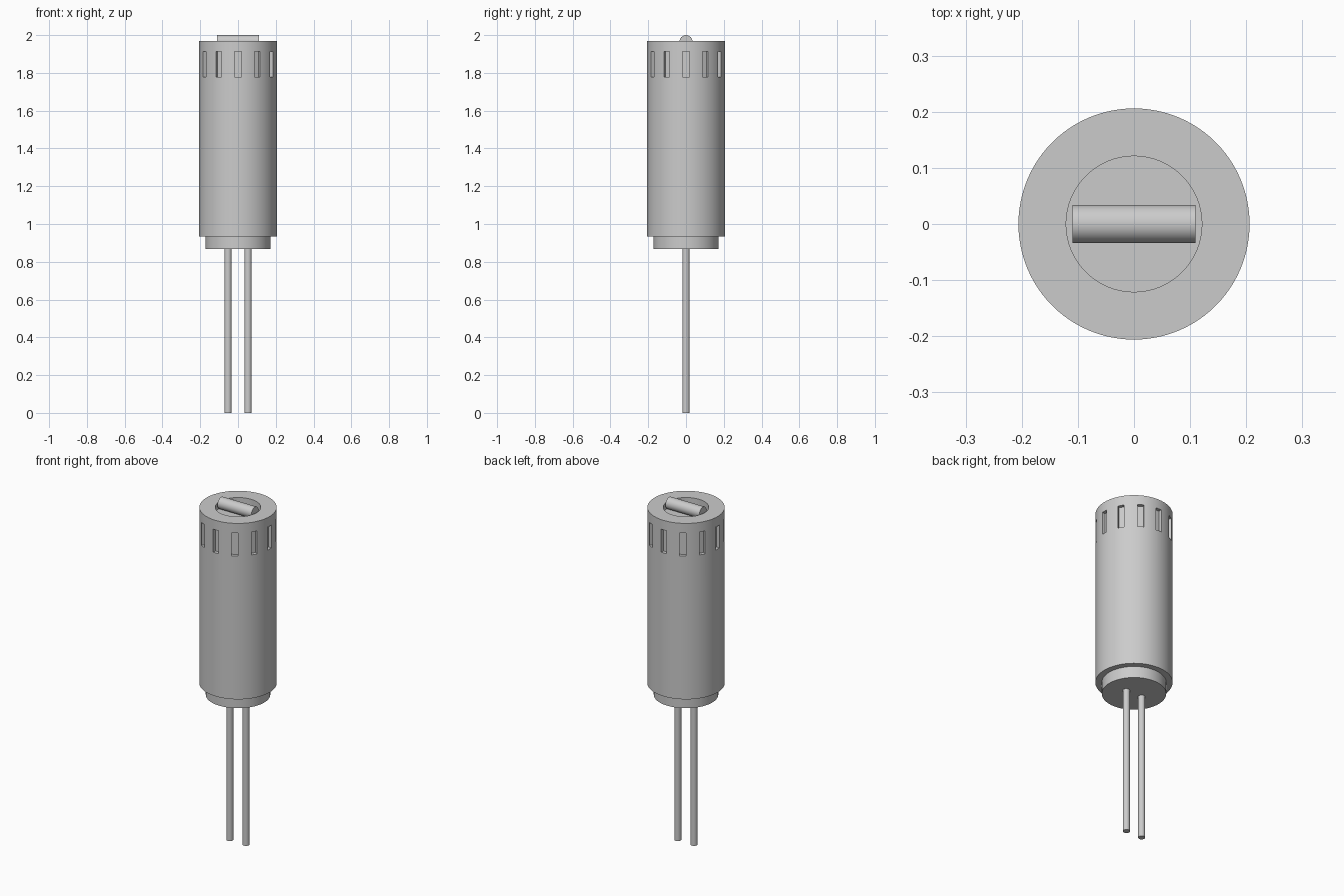
import bpy, math
from mathutils import Matrix

cube = bpy.data.objects.get("Cube")
if cube:
    bpy.data.objects.remove(cube, do_unlink=True)

grey = bpy.data.materials.new("plain grey")
grey.use_nodes = True
COLOUR = (0.6, 0.6, 0.6, 1)
grey.diffuse_color = COLOUR
grey.node_tree.nodes["Principled BSDF"].inputs["Base Color"].default_value = COLOUR


def smooth(obj):
    bpy.ops.object.select_all(action="DESELECT")
    obj.select_set(True)
    bpy.context.view_layer.objects.active = obj
    bpy.ops.object.shade_smooth_by_angle(angle=math.radians(30))


def cylinder(name, radius, bottom, top, x=0, sides=64):
    bpy.ops.mesh.primitive_cylinder_add(
        vertices=sides, radius=radius, depth=top - bottom,
        location=(x, 0, (bottom + top) / 2))
    obj = bpy.context.object
    obj.name = name
    obj.data.materials.append(grey)
    return obj


def cut(target, cutter):
    mod = target.modifiers.new(cutter.name, "BOOLEAN")
    mod.operation = "DIFFERENCE"
    mod.solver = "EXACT"
    mod.object = cutter
    bpy.context.view_layer.objects.active = target
    bpy.ops.object.modifier_apply(modifier=mod.name)
    bpy.data.objects.remove(cutter, do_unlink=True)


# Main barrel with a round recess in its top
R = 0.206
barrel = cylinder("barrel", R, 0.935, 1.97, sides=96)
cut(barrel, cylinder("recess_cutter", 0.121, 1.93, 2.1))

# Ring of twelve shallow upright slots
DEPTH = 0.02
for i in range(12):
    bpy.ops.mesh.primitive_cube_add(size=1)
    slot = bpy.context.object
    slot.name = "slot_cutter"
    slot.data.materials.append(grey)
    slot.data.transform(
        Matrix.Rotation(i * math.tau / 12, 4, "Z")
        @ Matrix.Translation((R - DEPTH + 0.05, 0, 1.846))
        @ Matrix.Diagonal((0.1, 0.035, 0.135, 1)))
    cut(barrel, slot)
smooth(barrel)

# Stepped collar under the barrel
smooth(cylinder("base_collar", 0.172, 0.867, 0.937))

# Two long pins
for side, x in (("left", 0.053), ("right", -0.053)):
    smooth(cylinder(side + "_pin", 0.019, 0, 0.87, x, sides=32))

# Small roller lying in the recess
roller = cylinder("top_roller", 0.034, -0.11, 0.11, sides=32)
roller.data.transform(Matrix.Rotation(math.pi / 2, 4, "Y"))
roller.location = (0, 0, 1.966)
smooth(roller)
